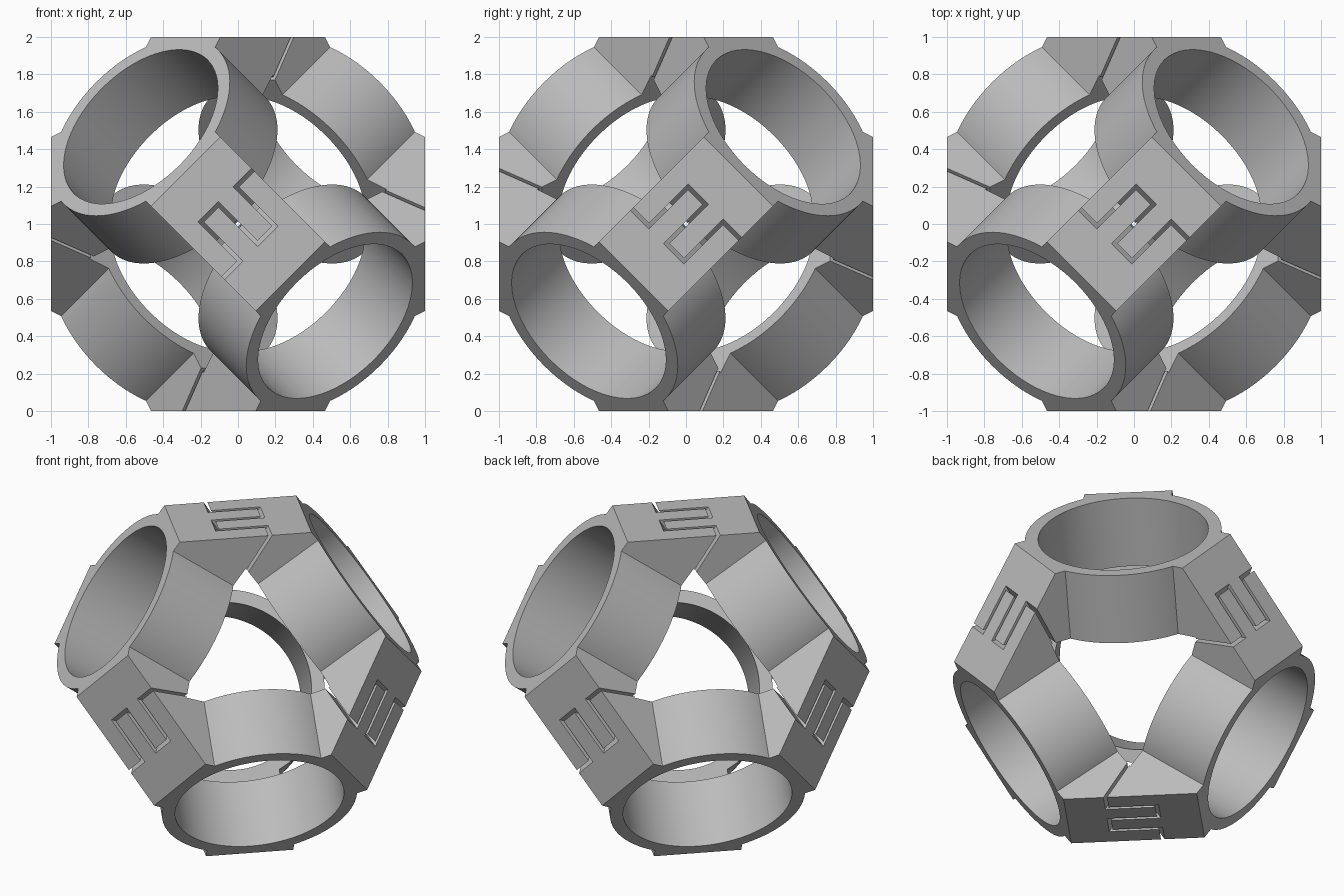
import bpy, bmesh, math
from mathutils import Vector, Matrix

if "Cube" in bpy.data.objects:
    bpy.data.objects.remove(bpy.data.objects["Cube"])

S3, S2 = math.sqrt(3), math.sqrt(2)
OUTER, INNER = 0.52 * S3, 0.265 * S3      # axial distances of the ring end planes
R_OUT, R_IN = 0.583, 0.505                # ring radii
HALF_W = 0.262                            # half width of a connecting block
GAP = 0.011                               # half width of the split
CENTRE = Vector((0, 0, 1))

grey = bpy.data.materials.new("plain grey")
grey.use_nodes = True
grey.diffuse_color = (0.5, 0.5, 0.5, 1)
grey.node_tree.nodes["Principled BSDF"].inputs["Base Color"].default_value = (0.5, 0.5, 0.5, 1)


def add_object(name, mesh):
    obj = bpy.data.objects.new(name, mesh)
    bpy.context.scene.collection.objects.link(obj)
    return obj


def mesh_from(bm, name):
    bmesh.ops.recalc_face_normals(bm, faces=bm.faces)
    mesh = bpy.data.meshes.new(name)
    bm.to_mesh(mesh)
    bm.free()
    mesh.materials.append(grey)
    return mesh


def loft(name, loop_a, loop_b):
    """Solid between two matching outlines."""
    bm = bmesh.new()
    a, b = [[bm.verts.new(p) for p in loop] for loop in (loop_a, loop_b)]
    bm.faces.new(a)
    bm.faces.new(b)
    for i in range(len(a)):
        j = (i + 1) % len(a)
        bm.faces.new((a[i], a[j], b[j], b[i]))
    return mesh_from(bm, name)


def ring_mesh():
    """Square-section tube spun about z."""
    bm = bmesh.new()
    profile = [(R_IN, INNER), (R_OUT, INNER), (R_OUT, OUTER), (R_IN, OUTER)]
    vs = [bm.verts.new((r, 0, z)) for r, z in profile]
    edges = [bm.edges.new((vs[i], vs[(i + 1) % 4])) for i in range(4)]
    bmesh.ops.spin(bm, geom=vs + edges, cent=(0, 0, 0), axis=(0, 0, 1),
                   angle=math.tau, steps=128, use_duplicate=False)
    bmesh.ops.remove_doubles(bm, verts=bm.verts, dist=0.0001)
    mesh = mesh_from(bm, "ring")
    mesh.shade_smooth()
    mesh.set_sharp_from_angle(angle=math.radians(30))
    return mesh


def block_mesh():
    """Block between two rings: long axis x, width y, outside face up."""
    def on_ring(axial, across):
        return ((S2 * axial - across) / S3, (axial + S2 * across) / S3)
    reach = 0.508
    right = [((OUTER * S3 - 1) / S2, 1), on_ring(OUTER, reach),
             on_ring(INNER, reach)]
    outline = right + [(0, INNER * S3)] + [(-x, z) for x, z in reversed(right)]
    return loft("connecting_block", [(x, -HALF_W, z) for x, z in outline],
                [(x, HALF_W, z) for x, z in outline])


def split_cutter_mesh():
    """Meandering split that straightens out towards the inside."""
    v, u = 0.147, 0.132
    path = [(-v, 0.3), (-v, u), (v, u), (v, 0), (-v, 0), (-v, -u), (v, -u), (v, -0.3)]
    dirs = [(Vector(q) - Vector(p)).normalized() for p, q in zip(path, path[1:])]
    normals = [Vector((-d.y, d.x)) * GAP for d in dirs]
    offsets = [normals[0]] + [m + n for m, n in zip(normals, normals[1:])] + [normals[-1]]

    def outline(z):
        scale = max(0.02, (z - 0.79) / 0.21)
        mid = [Vector((x * scale, y)) for x, y in path]
        left = [m + o for m, o in zip(mid, offsets)]
        other = [m - o for m, o in zip(mid, offsets)]
        return [(p.x, p.y, z) for p in left + other[::-1]]
    return loft("split_cutter", outline(1.02), outline(0.765))


# Rings on four evenly spread axes
axes = [Vector(a) for a in ((1, 1, 1), (-1, -1, 1), (1, -1, -1), (-1, 1, -1))]
tube = ring_mesh()
for i, axis in enumerate(axes):
    ring = add_object(f"ring_{i + 1}", tube)
    ring.matrix_world = Matrix.Translation(CENTRE) @ axis.to_track_quat("Z", "Y").to_matrix().to_4x4()

# Cut the split through one block
cutter = add_object("split_cutter", split_cutter_mesh())
cutter.hide_render = True
source = add_object("block_source", block_mesh())
cut = source.modifiers.new("split", "BOOLEAN")
cut.operation, cut.solver, cut.object = "DIFFERENCE", "EXACT", cutter
graph = bpy.context.evaluated_depsgraph_get()
split_block = bpy.data.meshes.new_from_object(source.evaluated_get(graph))
for helper in (source, cutter):
    bpy.data.objects.remove(helper)

# One split block joins every pair of rings
for i, a in enumerate(axes):
    for b in axes[i + 1:]:
        up, along = (a + b).normalized(), (a - b).normalized()
        frame = Matrix((along, up.cross(along), up)).transposed().to_4x4()
        block = add_object("connecting_block", split_block)
        block.matrix_world = Matrix.Translation(CENTRE) @ frame
